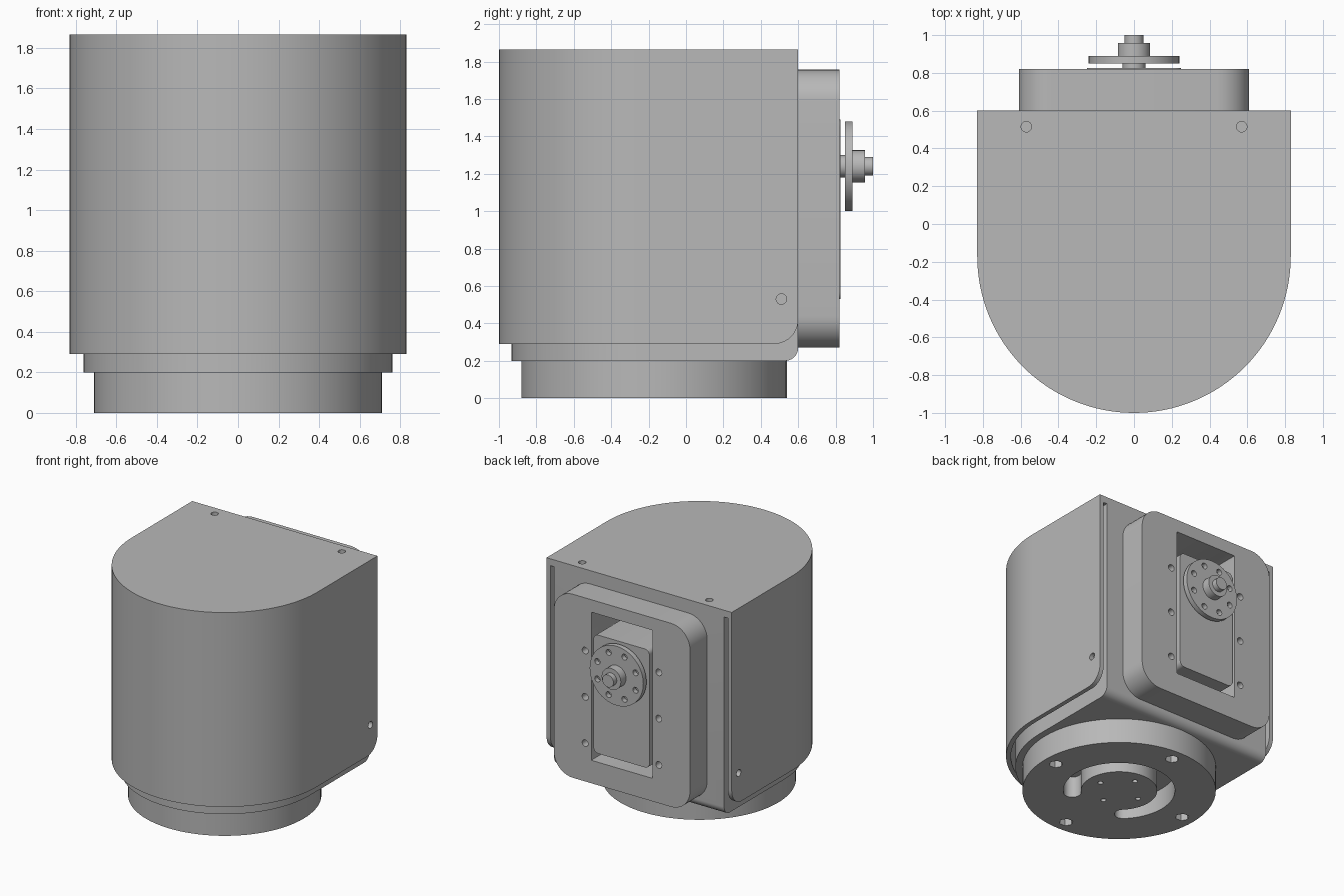
import bpy, bmesh
from math import cos, sin, pi, radians

cube = bpy.data.objects.get("Cube")
if cube:
    bpy.data.objects.remove(cube, do_unlink=True)

grey = bpy.data.materials.new("plain grey")
grey.use_nodes = True
colour = (0.48, 0.48, 0.48, 1)
grey.diffuse_color = colour
grey.node_tree.nodes["Principled BSDF"].inputs["Base Color"].default_value = colour

CY = -0.17      # y of the round axis
BACK = 0.6      # y of the flat back
HORN_Z = 1.24   # height of the output shaft


def arc(cx, cy, r, a0, a1, n):
    """Points on an arc, angles in degrees."""
    return [(cx + r * cos(radians(a0 + (a1 - a0) * i / n)),
             cy + r * sin(radians(a0 + (a1 - a0) * i / n))) for i in range(n + 1)]


def circle(cx, cy, r, n=24):
    return arc(cx, cy, r, 0, 360, n)[:-1]


def rounded_rect(hw, lo, hi, r, n=10):
    corners = [(hw - r, hi - r, 0), (r - hw, hi - r, 90),
               (r - hw, lo + r, 180), (hw - r, lo + r, 270)]
    return [p for x, y, a in corners for p in arc(x, y, r, a, a + 90, n)]


def d_shape(r, back):
    return arc(0, CY, r, 180, 360, 64) + [(r, back), (-r, back)]


def add_prism(bm, pts, axis, lo, hi):
    """Extrude a 2D outline along an axis."""
    place = {"x": lambda u, v, w: (w, u, v),
             "y": lambda u, v, w: (u, w, v),
             "z": lambda u, v, w: (u, v, w)}[axis]
    a = [bm.verts.new(place(u, v, lo)) for u, v in pts]
    b = [bm.verts.new(place(u, v, hi)) for u, v in pts]
    faces = [bm.faces.new(a), bm.faces.new(b)]
    for i in range(len(pts)):
        j = (i + 1) % len(pts)
        faces.append(bm.faces.new((a[i], a[j], b[j], b[i])))
    bmesh.ops.recalc_face_normals(bm, faces=faces)


def build(name, prisms, back_round=0):
    """Make an object from prisms; optionally round its lower back edge."""
    bm = bmesh.new()
    for p in prisms:
        add_prism(bm, *p)
    if back_round:
        low = min(v.co.z for v in bm.verts)
        edge = [e for e in bm.edges
                if all(v.co.z < low + 1e-4 and v.co.y > BACK - 1e-4 for v in e.verts)]
        bmesh.ops.bevel(bm, geom=edge, offset=back_round, segments=10,
                        profile=0.5, affect="EDGES")
    mesh = bpy.data.meshes.new(name)
    bm.to_mesh(mesh)
    bm.free()
    mesh.materials.append(grey)
    ob = bpy.data.objects.new(name, mesh)
    bpy.context.collection.objects.link(ob)
    return ob


def activate(ob):
    bpy.ops.object.select_all(action="DESELECT")
    ob.select_set(True)
    bpy.context.view_layer.objects.active = ob


def cut(ob, prisms):
    """Subtract prisms from an object."""
    cutter = build("cutter", prisms)
    cutter.hide_render = True
    mod = ob.modifiers.new("cut", "BOOLEAN")
    mod.operation = "DIFFERENCE"
    mod.solver = "EXACT"
    mod.object = cutter
    activate(ob)
    bpy.ops.object.modifier_apply(modifier=mod.name)
    bpy.data.objects.remove(cutter, do_unlink=True)


parts = []

# Outer cover: a thin shell, open at the back and below
cover = build("outer_cover", [(d_shape(0.83, BACK), "z", 0.29, 1.865)], 0.13)
cut(cover, [(d_shape(0.795, 0.75), "z", 0.1, 1.81)])
cut(cover, [(circle(s * 0.57, 0.515, 0.028), "z", 1.82, 1.95) for s in (-1, 1)]
    + [(circle(0.51, 0.53, 0.028), "x", lo, lo + 0.15) for lo in (-0.93, 0.78)])
parts.append(cover)

# Inner body, with the pocket for the motor
window = (rounded_rect(0.275, 0.456, 1.656, 0.005, 2), "y", 0.25, 0.95)
body = build("inner_body", [(d_shape(0.762, BACK), "z", 0.2, 1.815)], 0.07)
cut(body, [window])
parts.append(body)

# Back frame with window and screw holes
frame = build("back_frame", [(rounded_rect(0.61, 0.27, 1.757, 0.17), "y", BACK - 0.005, 0.82)])
cut(frame, [window] + [(circle(s * 0.33, z, 0.027), "y", 0.7, 0.9)
                       for s in (-1, 1) for z in (0.58, 0.955, 1.33)])
parts.append(frame)

# Motor case and its mounting tabs
parts.append(build("motor_case", [(rounded_rect(0.25, 0.53, 1.49, 0.04, 6), "y", 0.24, 0.826)]))
tabs = build("motor_tabs", [(rounded_rect(0.25, 0.46, 1.6, 0.02, 4), "y", 0.45, 0.5)])
parts.append(tabs)

# Output shaft, horn disc, hub and screw tip
parts.append(build("output_shaft", [(circle(0, HORN_Z, 0.06, 32), "y", 0.82, 0.855)]))
disc = build("horn_disc", [(circle(0, HORN_Z, 0.24, 64), "y", 0.85, 0.89)])
ring = [pi / 8 + i * pi / 4 for i in range(8)]
cut(disc, [(circle(0.185 * cos(a), HORN_Z + 0.185 * sin(a), 0.024, 16), "y", 0.8, 0.95)
           for a in ring])
parts.append(disc)
parts.append(build("horn_hub", [(circle(0, HORN_Z, 0.086, 32), "y", 0.885, 0.957)]))
parts.append(build("horn_screw", [(circle(0, HORN_Z, 0.05, 32), "y", 0.95, 1.0)]))

# Round base with curved cable slot, nut pockets and small holes
base = build("round_base", [(circle(0, CY, 0.71, 96), "z", 0, 0.205)])
mid, half = 0.345, 0.065


def slot_end(a, turn):
    t = radians(a)
    return arc(mid * cos(t), CY + mid * sin(t), half, turn, turn + 180, 10)[1:-1]


slot = (arc(0, CY, mid + half, -45, 225, 48) + slot_end(225, 225)
        + arc(0, CY, mid - half, 225, -45, 48) + slot_end(-45, 135))
quarters = [i * pi / 2 for i in range(4)]
cut(base, [(slot, "z", -0.1, 0.17)]
    + [(circle(0.605 * cos(a), CY + 0.605 * sin(a), 0.052, 6), "z", -0.1, 0.1) for a in quarters]
    + [(circle(0.18 * cos(a), CY + 0.18 * sin(a), 0.02, 16), "z", -0.1, 0.1) for a in quarters])
parts.append(base)

# Smooth curved walls, keep edges sharp
for ob in parts:
    activate(ob)
    bpy.ops.object.shade_smooth_by_angle(angle=radians(30))
